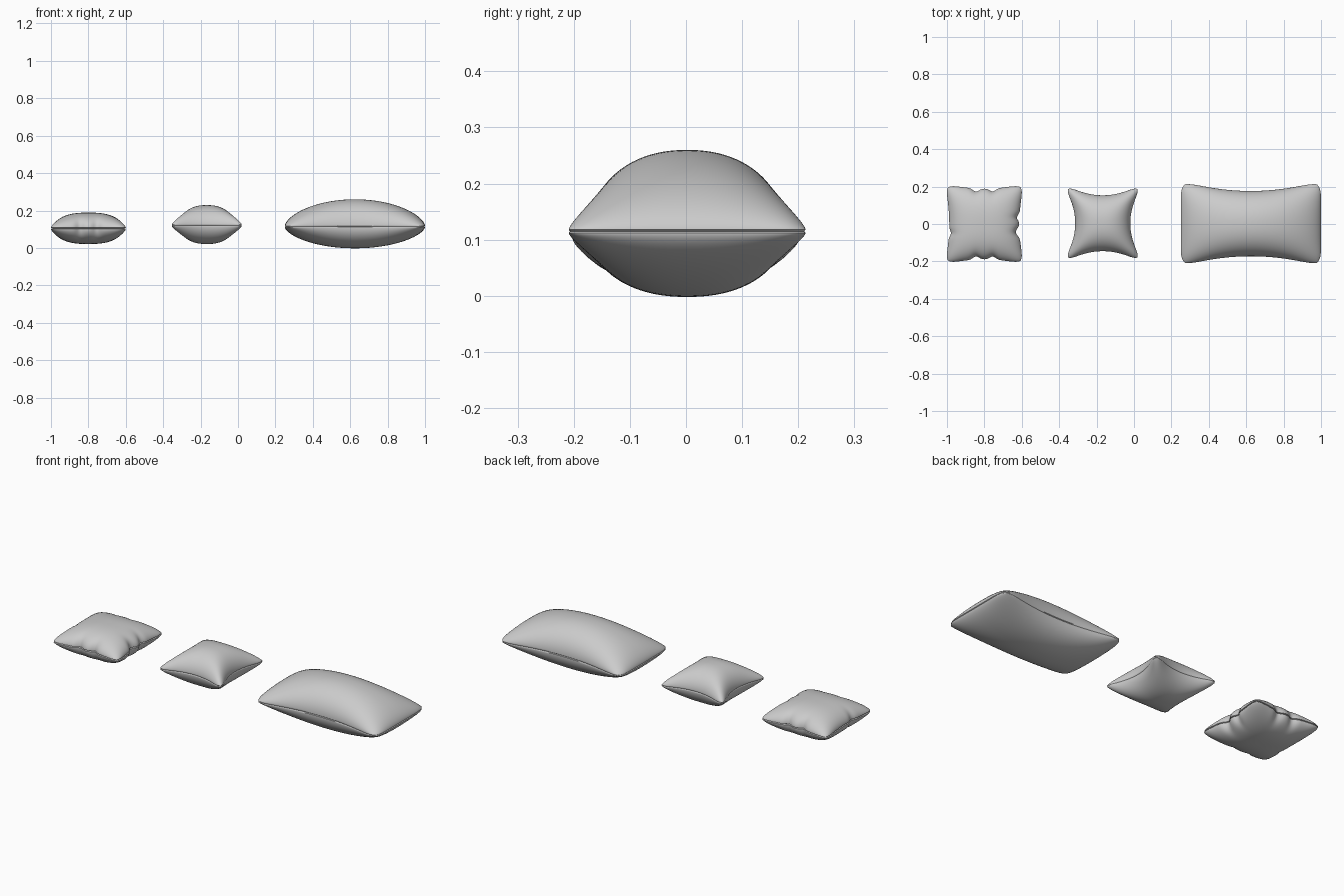
import bpy, bmesh, math
from mathutils import Vector

cube = bpy.data.objects.get("Cube")
if cube:
    bpy.data.objects.remove(cube, do_unlink=True)

fabric = bpy.data.materials.new("grey_fabric")
fabric.use_nodes = True
GREY = (0.6, 0.6, 0.6, 1)
fabric.diffuse_color = GREY
fabric.node_tree.nodes["Principled BSDF"].inputs["Base Color"].default_value = GREY
CELLS = 64


def tuck(t, centre, width):
    return math.exp(-((t - centre) / width) ** 2)


def gathers(u, v):
    """Fabric pulled in beside the middle of each edge; returns inward x and y shifts."""
    side = 0.07 * tuck(v, 0.18, 0.1) + 0.1 * tuck(v, -0.22, 0.13) if u > 0 else 0.05 * tuck(v, -0.25, 0.1)
    end = 0.08 * (tuck(u, 0.23, 0.12) + tuck(u, -0.23, 0.12))
    return side * abs(u) ** 5, end * abs(v) ** 5


def pillow(name, centre, half, seam, top, bottom, pinch, corner, power, flat, groove, gathered=False):
    bm = bmesh.new()
    bmesh.ops.create_grid(bm, x_segments=CELLS, y_segments=CELLS, size=1)
    crown = {}
    # Pinched outline with rounded corners
    for vert in bm.verts:
        u, v = (math.sin(c * math.pi / 2) for c in vert.co.xy)
        x = u * (1 - pinch[0] * (1 - v * v)) * (1 - corner * abs(v) ** 10)
        y = v * (1 - pinch[1] * (1 - u * u)) * (1 - corner * abs(u) ** 10)
        if gathered:
            dx, dy = gathers(u, v)
            x -= math.copysign(dx, u)
            y -= math.copysign(dy, v)
        fill = max(0, 1 - abs(u) ** flat[0]) ** power[0] * max(0, 1 - abs(v) ** flat[1]) ** power[1]
        vert.co = (x, y, fill)
    # Fit to the wanted size
    wide = max(v.co.x for v in bm.verts)
    deep = max(v.co.y for v in bm.verts)
    for vert in bm.verts:
        vert.co.x *= half[0] / wide
        vert.co.y *= half[1] / deep
    # Mirrored lower sheet
    low = bmesh.ops.duplicate(bm, geom=bm.verts[:] + bm.edges[:] + bm.faces[:])["geom"]
    lower = {g for g in low if isinstance(g, bmesh.types.BMVert)}
    for vert in bm.verts:
        down = vert in lower
        vert.co.z = seam - 0.003 - vert.co.z * (seam - bottom) if down else \
            seam + 0.003 + vert.co.z * (top - seam)
    # Stitched groove between the sheets
    rim = [e for e in bm.edges if e.is_boundary]
    new = bmesh.ops.extrude_edge_only(bm, edges=rim)["geom"]
    for vert in (g for g in new if isinstance(g, bmesh.types.BMVert)):
        inward = Vector((vert.co.x, vert.co.y, 0)).normalized() * groove
        vert.co -= inward
        vert.co.z = seam
    bmesh.ops.remove_doubles(bm, verts=bm.verts, dist=0.00001)
    bmesh.ops.recalc_face_normals(bm, faces=bm.faces)
    mesh = bpy.data.meshes.new(name)
    bm.to_mesh(mesh)
    bm.free()
    mesh.materials.append(fabric)
    obj = bpy.data.objects.new(name, mesh)
    obj.location = (centre[0], centre[1], 0)
    bpy.context.collection.objects.link(obj)
    bpy.ops.object.select_all(action="DESELECT")
    obj.select_set(True)
    bpy.context.view_layer.objects.active = obj
    bpy.ops.object.shade_smooth_by_angle(angle=math.radians(50))


pillow("gathered_cushion", (-0.8, 0), (0.2, 0.202), 0.105, 0.186, 0.024,
       (0.1, 0.1), 0.07, (0.55, 0.55), (2.6, 2.6), 0.01, True)
pillow("pinched_cushion", (-0.167, 0.004), (0.187, 0.185), 0.121, 0.226, 0.024,
       (0.27, 0.25), 0.08, (0.55, 0.55), (2.4, 2.4), 0.003)
pillow("bed_pillow", (0.625, 0.002), (0.375, 0.211), 0.115, 0.257, 0.001,
       (0.0, 0.22), 0.06, (0.62, 0.5), (2, 2.2), 0.004)
